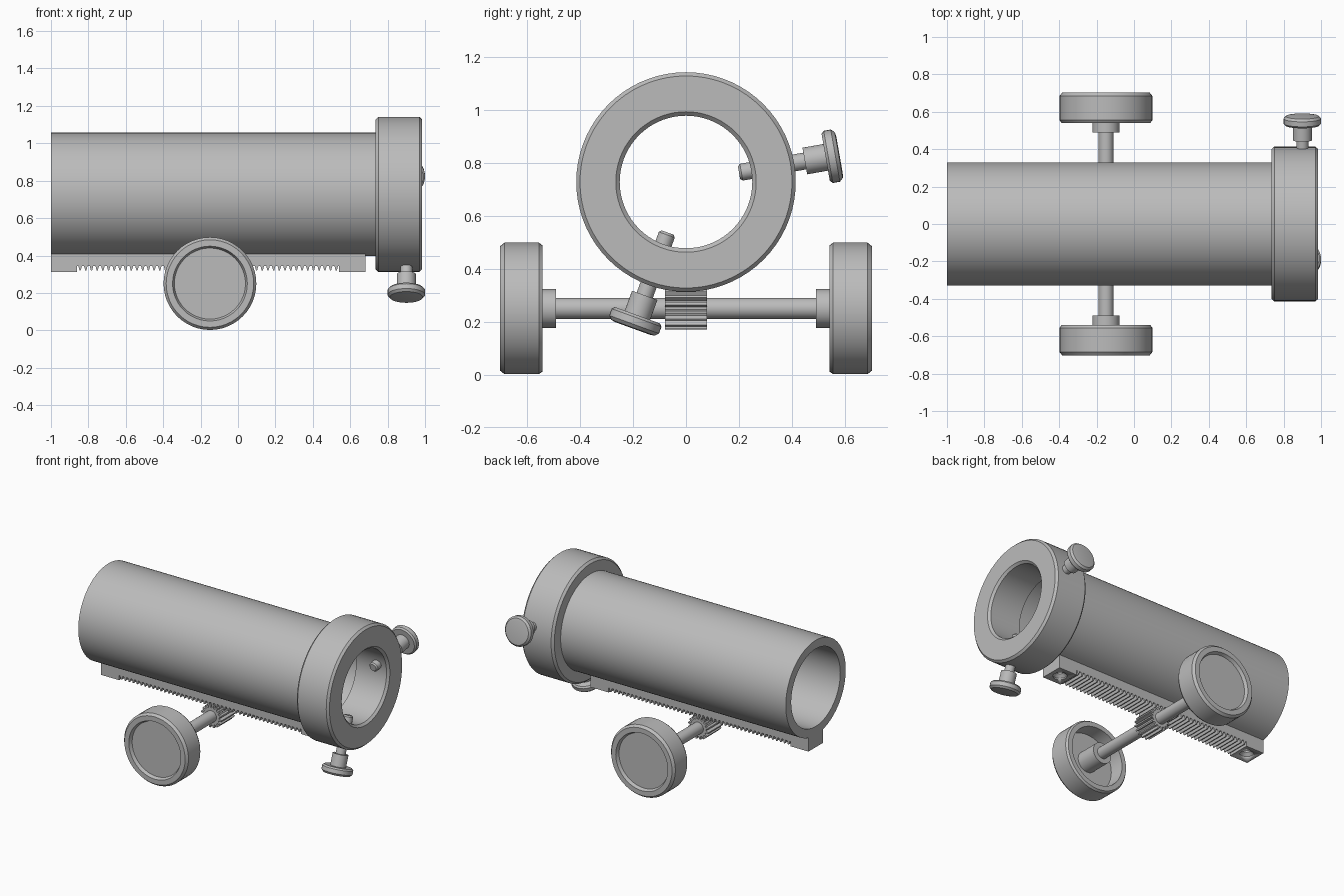
import bpy, bmesh, math
from mathutils import Vector, Matrix

if "Cube" in bpy.data.objects:
    bpy.data.objects.remove(bpy.data.objects["Cube"])

metal = bpy.data.materials.new("grey_metal")
metal.diffuse_color = (0.5, 0.5, 0.5, 1)
metal.use_nodes = True
metal.node_tree.nodes["Principled BSDF"].inputs["Base Color"].default_value = metal.diffuse_color
AXIS_Z = 0.727                      # height of the tube axis
KNOB = Vector((-0.15, 0, 0.25))     # centre of the focus shaft


def finish(name, bm, matrix=Matrix()):
    bmesh.ops.remove_doubles(bm, verts=bm.verts, dist=1e-6)
    bmesh.ops.recalc_face_normals(bm, faces=bm.faces)
    me = bpy.data.meshes.new(name)
    bm.to_mesh(me)
    bm.free()
    me.materials.append(metal)
    ob = bpy.data.objects.new(name, me)
    bpy.context.collection.objects.link(ob)
    ob.matrix_world = matrix
    bpy.ops.object.select_all(action='DESELECT')
    ob.select_set(True)
    bpy.context.view_layer.objects.active = ob
    bpy.ops.object.shade_smooth_by_angle(angle=math.radians(30))
    return ob


def lathe(name, profile, origin, axis, segs=48, closed=False):
    """Turn (radius, distance) points around an axis."""
    bm = bmesh.new()
    vs = [bm.verts.new((r, 0, t)) for r, t in profile]
    pairs = list(zip(vs, vs[1:])) + ([(vs[-1], vs[0])] if closed else [])
    edges = [bm.edges.new(p) for p in pairs]
    bmesh.ops.spin(bm, geom=vs + edges, cent=(0, 0, 0), axis=(0, 0, 1),
                   angle=2 * math.pi, steps=segs)
    rot = Vector((0, 0, 1)).rotation_difference(Vector(axis)).to_matrix().to_4x4()
    return finish(name, bm, Matrix.Translation(origin) @ rot)


def extrude_y(name, outline, half, origin=(0, 0, 0)):
    """Extrude an (x, z) outline across y."""
    bm = bmesh.new()
    face = bm.faces.new([bm.verts.new((x, -half, z)) for x, z in outline])
    out = bmesh.ops.extrude_face_region(bm, geom=[face])
    moved = [v for v in out["geom"] if isinstance(v, bmesh.types.BMVert)]
    bmesh.ops.translate(bm, verts=moved, vec=(0, 2 * half, 0))
    return finish(name, bm, Matrix.Translation(origin))


# Drawtube and end collar
centre = Vector((0, 0, AXIS_Z))
lathe("drawtube", [(0.33, -1), (0.33, 0.74), (0.27, 0.74), (0.27, -1)],
      centre, (1, 0, 0), 96, True)
lathe("collar", [(0.25, 0.735), (0.40, 0.735), (0.414, 0.75), (0.414, 0.97),
                 (0.40, 0.985), (0.265, 0.985), (0.25, 0.97)],
      centre, (1, 0, 0), 72, True)

# Two thumbscrews through the collar
for i, deg in enumerate((10, 250)):
    a = math.radians(deg)
    lathe(f"thumbscrew_{i + 1}",
          [(0, 0.203), (0.024, 0.203), (0.032, 0.212), (0.032, 0.455),
           (0.051, 0.455), (0.051, 0.535), (0.09, 0.535), (0.1, 0.545),
           (0.1, 0.572), (0.088, 0.585), (0.07, 0.588), (0, 0.588)],
          centre + Vector((0.9, 0, 0)), (0, math.cos(a), math.sin(a)), 32)

# Toothed rack with plain end blocks
x0, x1, teeth = -0.86, 0.54, 46
pitch = (x1 - x0) / teeth
outline = [(-1, 0.42), (-1, 0.312), (x0, 0.312), (x0, 0.345)]
for i in range(teeth):
    outline += [(x0 + pitch * (i + f), z) for f, z in
                ((0.2, 0.345), (0.42, 0.32), (0.62, 0.32), (0.84, 0.345))]
outline += [(x1, 0.345), (x1, 0.312), (0.682, 0.312), (0.682, 0.42)]
rack = extrude_y("rack", outline, 0.08)

# Countersunk screw holes in the end blocks
for x in (-0.93, 0.61):
    cutter = lathe("hole_cutter", [(0, -0.02), (0.045, -0.02), (0.045, 0.01),
                                   (0.024, 0.03), (0.024, 0.08), (0, 0.08)],
                   (x, 0, 0.312), (0, 0, 1), 24)
    cutter.hide_render = True
    cutter.hide_set(True)
    mod = rack.modifiers.new("hole", 'BOOLEAN')
    mod.object = cutter
    mod.operation = 'DIFFERENCE'
    mod.solver = 'EXACT'

# Pinion gear
n, gear = 16, []
for i in range(n):
    for f, r in ((0.0, 0.06), (0.25, 0.06), (0.4, 0.08), (0.7, 0.08), (0.85, 0.06)):
        a = 2 * math.pi * (i + f) / n
        gear.append((r * math.cos(a), r * math.sin(a)))
extrude_y("pinion", gear, 0.08, KNOB)

# Focus shaft
lathe("shaft", [(0, -0.6), (0.04, -0.6), (0.04, 0.6), (0, 0.6)], KNOB, (0, 1, 0), 24)

# Focus knobs: hollow inner side with hub, shallow recess on the outer face
for side, s in (("front", -1), ("back", 1)):
    lathe(f"{side}_knob",
          [(0, 0.49), (0.073, 0.49), (0.073, 0.64), (0.2, 0.64), (0.205, 0.541),
           (0.238, 0.541), (0.248, 0.555), (0.248, 0.685), (0.234, 0.702),
           (0.2, 0.702), (0.19, 0.68), (0, 0.68)],
          KNOB, (0, s, 0), 48)
